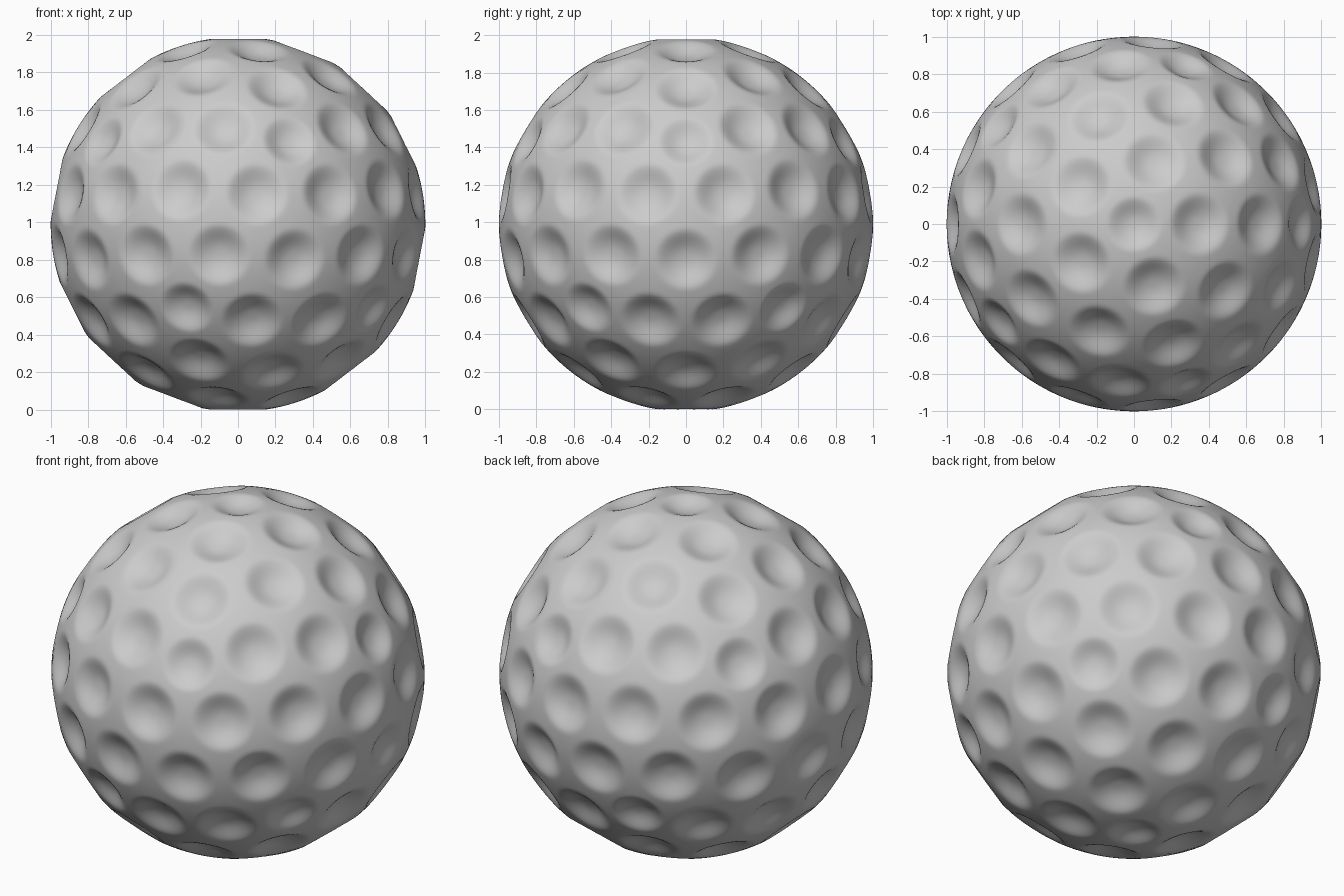
import bpy, bmesh
from math import sin, cos, pi, atan, radians
from mathutils import Vector, kdtree
from itertools import combinations

if "Cube" in bpy.data.objects:
    bpy.data.objects.remove(bpy.data.objects["Cube"])

# Icosahedron corners with one corner at each pole
tilt = atan(2)
corners = [Vector((0, 0, 1)), Vector((0, 0, -1))]
for k in range(5):
    for base, s in ((0, 1), (36, -1)):
        a = radians(base + 72 * k)
        corners.append(Vector((sin(tilt) * cos(a), sin(tilt) * sin(a), s * cos(tilt))))


def near(a, b):
    return a.dot(b) > 0.4


# Dimple centres: 12 corners, 60 edge thirds, 20 face centres
HEX, PENT = 0.172, 0.152
dimples = [(c, PENT) for c in corners]
for a, b in combinations(corners, 2):
    if near(a, b):
        for p, q in ((a, b), (b, a)):
            dimples.append(((p * 1.93 + q).normalized(), HEX))
for a, b, c in combinations(corners, 3):
    if near(a, b) and near(b, c) and near(a, c):
        dimples.append(((a + b + c).normalized(), HEX))

tree = kdtree.KDTree(len(dimples))
for i, (c, r) in enumerate(dimples):
    tree.insert(c, i)
tree.balance()

# Ball: fine sphere with each dimple pressed in
DEPTH = 0.055
bm = bmesh.new()
bmesh.ops.create_icosphere(bm, subdivisions=7, radius=1)
for v in bm.verts:
    n = v.co.normalized()
    c, i, d = tree.find(n)
    r = dimples[i][1]
    t = d / r
    if t < 1:
        v.co = n * (1 - DEPTH * r / HEX * (1 - t ** 2.5) ** 2)
low = min(v.co.z for v in bm.verts)
bmesh.ops.translate(bm, verts=bm.verts, vec=(0, 0, -low))
for f in bm.faces:
    f.smooth = True

mesh = bpy.data.meshes.new("dimpled_ball")
bm.to_mesh(mesh)
bm.free()
bpy.context.collection.objects.link(bpy.data.objects.new("dimpled_ball", mesh))
